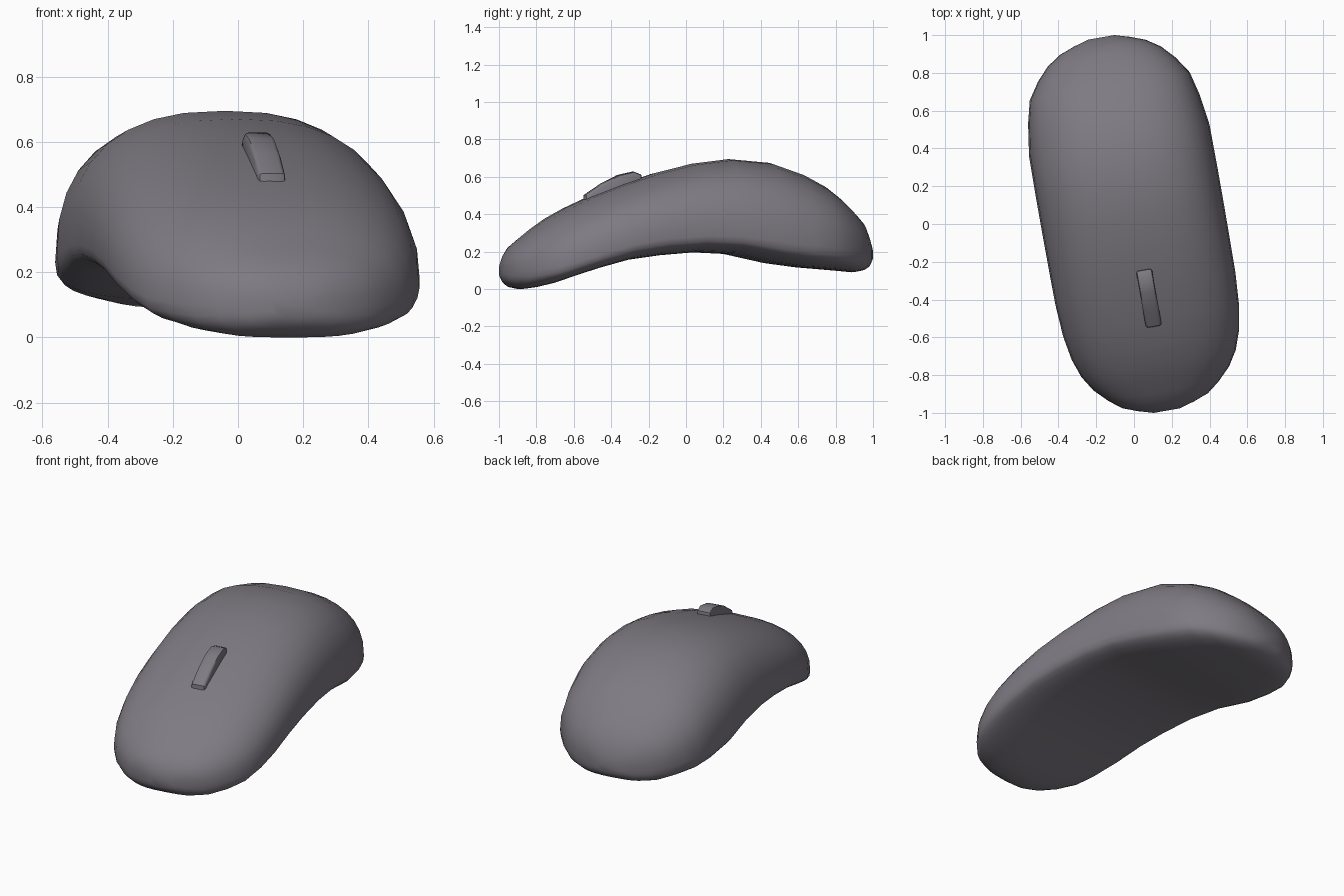
import bpy, bmesh, math

if "Cube" in bpy.data.objects:
    bpy.data.objects.remove(bpy.data.objects["Cube"])

TURN = math.radians(10)      # the body sits slightly turned on the ground

grey = bpy.data.materials.new("warm grey")
grey.diffuse_color = (0.21, 0.195, 0.225, 1)
grey.use_nodes = True
grey.node_tree.nodes["Principled BSDF"].inputs["Base Color"].default_value = grey.diffuse_color


def finish(name, bm, angle):
    bmesh.ops.recalc_face_normals(bm, faces=bm.faces)
    mesh = bpy.data.meshes.new(name)
    bm.to_mesh(mesh)
    bm.free()
    mesh.materials.append(grey)
    ob = bpy.data.objects.new(name, mesh)
    bpy.context.collection.objects.link(ob)
    ob.rotation_euler.z = TURN
    bpy.ops.object.select_all(action='DESELECT')
    ob.select_set(True)
    bpy.context.view_layer.objects.active = ob
    bpy.ops.object.shade_smooth_by_angle(angle=math.radians(angle))
    return ob


# Body stations along the length: position, half width, underside, widest height, top
stations = [
    (-1.003, .07, .06, .10, .14), (-.98, .15, .03, .10, .19),
    (-.95, .23, .01, .10, .23), (-.90, .295, .0, .10, .27),
    (-.83, .365, .01, .11, .325), (-.75, .415, .03, .12, .38),
    (-.65, .45, .065, .15, .435), (-.52, .473, .108, .19, .495),
    (-.35, .484, .155, .24, .56), (-.17, .486, .18, .27, .62),
    (.03, .487, .197, .285, .67), (.23, .487, .187, .28, .695),
    (.45, .485, .138, .25, .675), (.62, .46, .115, .23, .615),
    (.74, .43, .105, .22, .55), (.83, .37, .097, .21, .48),
    (.90, .305, .09, .20, .41), (.95, .23, .10, .19, .355),
    (.98, .15, .115, .185, .29), (1.003, .07, .15, .18, .23),
]
SIDES = 32


def power(value, exponent):
    return math.copysign(abs(value) ** exponent, value)


# Body: loft of rounded sections, domed above and flatter below
bm = bmesh.new()
rings = []
for u, w, low, mid, top in stations:
    ring = []
    for i in range(SIDES):
        a = 2 * math.pi * i / SIDES
        up = math.sin(a) >= 0
        e = 2 / 2.45 if up else 2 / 3
        height = top - mid if up else mid - low
        ring.append(bm.verts.new((w * power(math.cos(a), e), u,
                                  mid + height * power(math.sin(a), e))))
    rings.append(ring)
for r, s in zip(rings, rings[1:]):
    for i in range(SIDES):
        j = (i + 1) % SIDES
        bm.faces.new((r[i], r[j], s[j], s[i]))
bm.faces.new(rings[0])
bm.faces.new(rings[-1])
finish("mouse_body", bm, 80)

# Scroll wheel: curved bar rising out of the front of the body
outline = [(-.555, .46), (-.552, .503), (-.46, .565), (-.37, .61), (-.29, .628),
           (-.25, .612), (-.245, .57), (-.4, .47)]
bm = bmesh.new()
face = bm.faces.new([bm.verts.new((-.033, u, z)) for u, z in outline])
ext = bmesh.ops.extrude_face_region(bm, geom=[face])
moved = [g for g in ext['geom'] if isinstance(g, bmesh.types.BMVert)]
bmesh.ops.translate(bm, verts=moved, vec=(.085, 0, 0))
bmesh.ops.recalc_face_normals(bm, faces=bm.faces)
side_edges = [e for e in bm.edges
              if abs(e.verts[0].co.x - e.verts[1].co.x) < 1e-5]
bmesh.ops.bevel(bm, geom=side_edges, offset=.014, segments=2, profile=.5,
                affect='EDGES', clamp_overlap=True)
finish("scroll_wheel", bm, 45)
